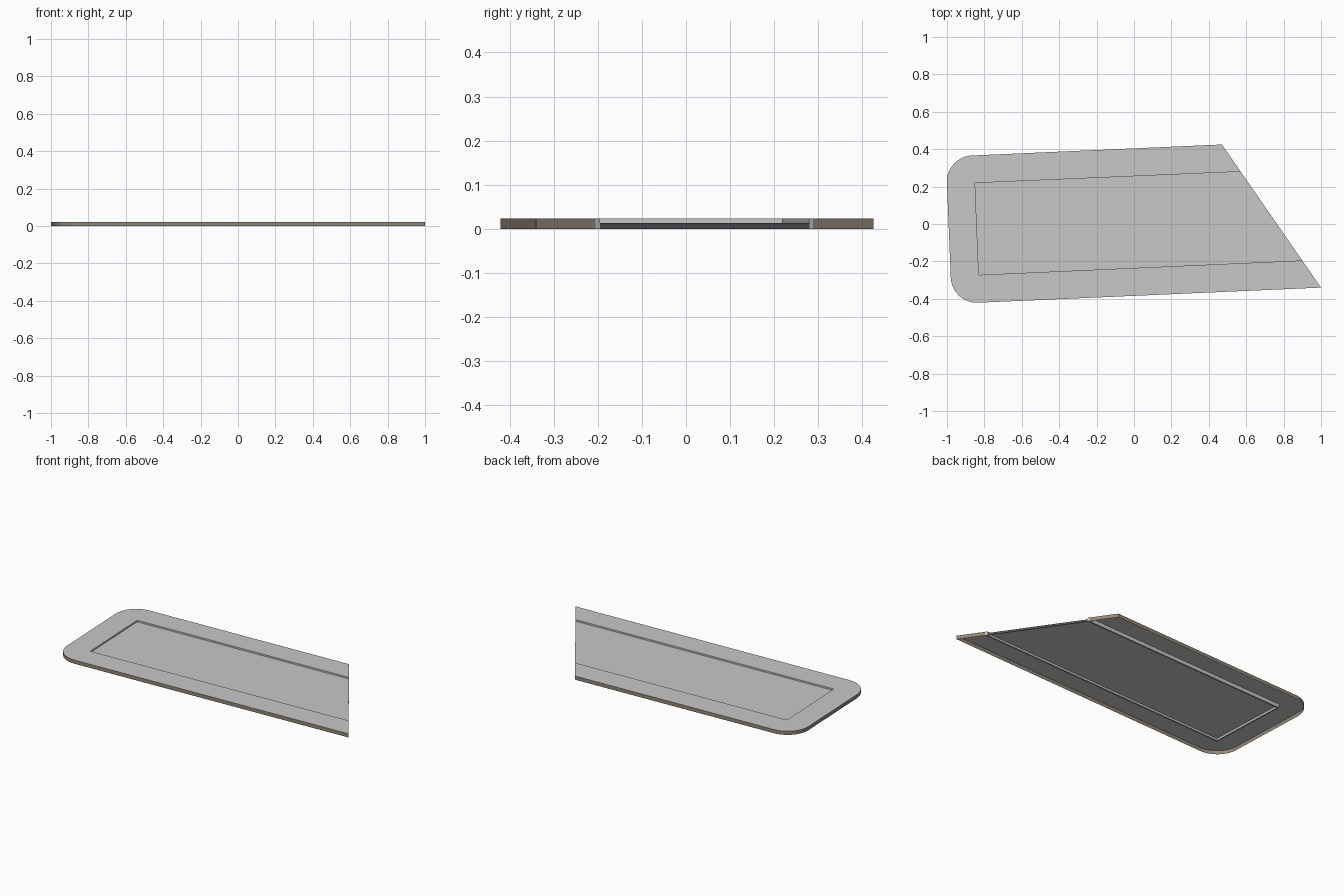
import bpy
import bmesh
from mathutils import Vector

cube = bpy.data.objects.get("Cube")
if cube:
    bpy.data.objects.remove(cube, do_unlink=True)

TOP = 0.023       # overall thickness
PANEL_Z = 0.013   # height of the sunken panel


def material(name, colour):
    mat = bpy.data.materials.new(name)
    mat.use_nodes = True
    mat.diffuse_color = (*colour, 1)
    mat.node_tree.nodes["Principled BSDF"].inputs["Base Color"].default_value = (*colour, 1)
    return mat


light = material("light_grey", (0.58, 0.58, 0.58))
brown = material("warm_brown", (0.29, 0.245, 0.19))
dark = material("dark_grey", (0.10, 0.097, 0.10))


def on_cut(y):
    """Point on the slanted end at the given y."""
    return Vector((0.47 + (0.425 - y) * 0.693, y))


def rounded(prev, corner, nxt, radius, steps=12):
    """Curve that rounds one nearly square corner."""
    a = corner + (prev - corner).normalized() * radius
    b = corner + (nxt - corner).normalized() * radius
    centre = a + b - corner
    u, v = a - centre, b - centre
    points = []
    for i in range(steps + 1):
        arm = u.lerp(v, i / steps)
        points.append(centre + arm.normalized() * radius)
    return points


def slab(name, outline, z, walls, bottom=False):
    """Counter-clockwise outline as a top sheet; walls maps edge index to material."""
    bm = bmesh.new()
    high = [bm.verts.new((p.x, p.y, z)) for p in outline]
    low = [bm.verts.new((p.x, p.y, 0)) for p in outline]
    bm.faces.new(high)
    if bottom:
        bm.faces.new(low[::-1])
    for i, slot in walls.items():
        j = (i + 1) % len(outline)
        bm.faces.new((low[i], low[j], high[j], high[i])).material_index = slot
    loose = [v for v in bm.verts if not v.link_faces]
    bmesh.ops.delete(bm, geom=loose, context='VERTS')
    mesh = bpy.data.meshes.new(name)
    bm.to_mesh(mesh)
    bm.free()
    for mat in (light, brown, dark):
        mesh.materials.append(mat)
    obj = bpy.data.objects.new(name, mesh)
    bpy.context.collection.objects.link(obj)
    return obj


# Paths run from the back of the slanted end, round the far end, to the front
back, front = on_cut(0.425), on_cut(-0.34)
back_corner, front_corner = Vector((-1.006, 0.36)), Vector((-0.974, -0.427))
outer = ([back] + rounded(back, back_corner, front_corner, 0.14)
         + rounded(back_corner, front_corner, front, 0.14) + [front])
trim_outer = [on_cut(0.288), Vector((-0.86, 0.228)), Vector((-0.839, -0.282)), on_cut(-0.205)]
opening = [on_cut(0.28), Vector((-0.85, 0.219)), Vector((-0.83, -0.272)), on_cut(-0.195)]

# Frame: hollow underneath, with a brown outer band and brown cut ends
ring = outer + trim_outer[::-1]
frame_walls = {i: 1 for i in range(len(outer))}
frame_walls[len(ring) - 1] = 1
slab("frame", ring, TOP, frame_walls)

# Thin light lip around the opening
lip = trim_outer + opening[::-1]
slab("inner_lip", lip, TOP, {i: 0 for i in range(len(lip))}, bottom=True)

# Sunken panel with a dark edge at the slanted end
slab("sunken_panel", opening, PANEL_Z, {len(opening) - 1: 2})
